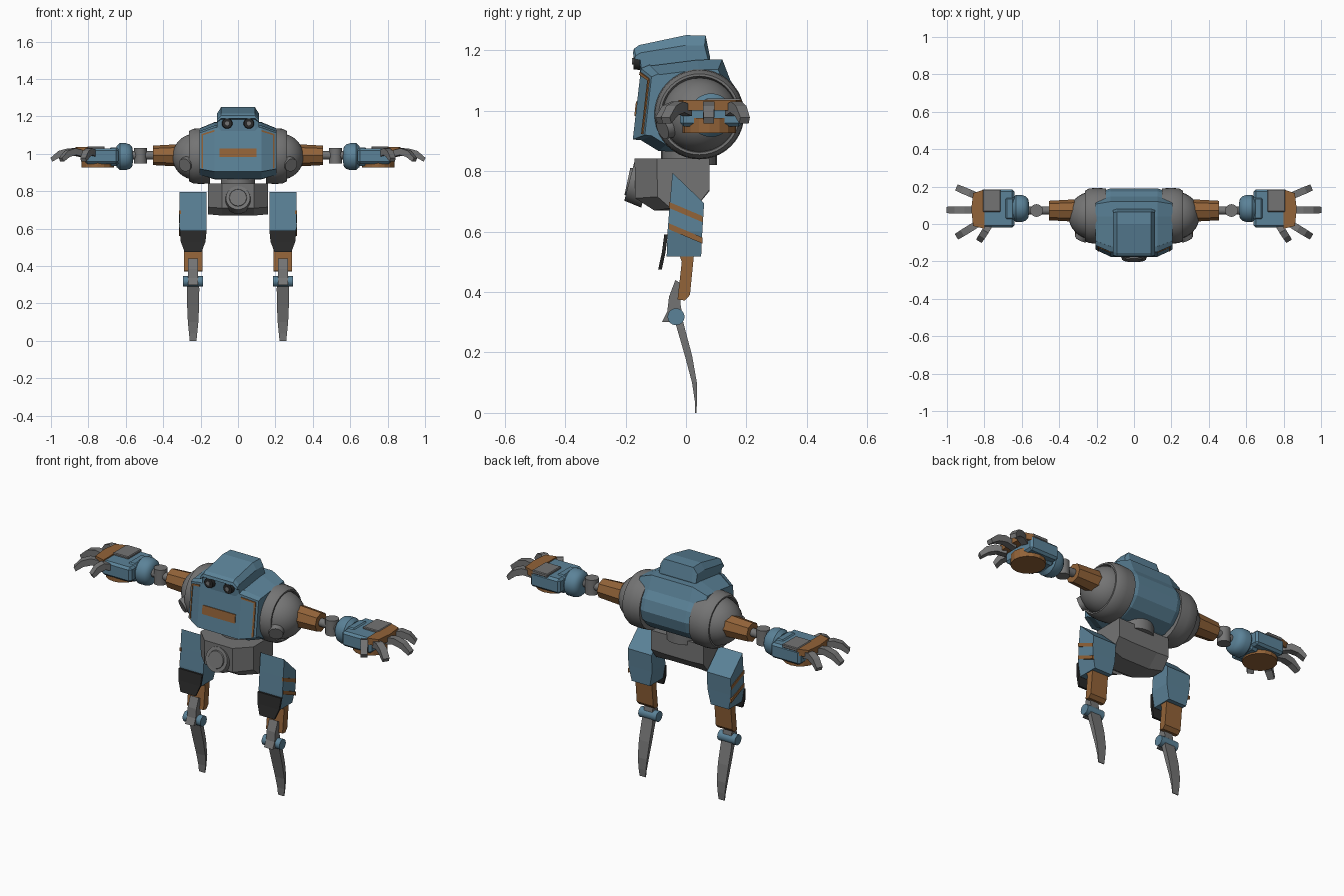
import bpy, bmesh, math
from mathutils import Vector, Matrix

cube = bpy.data.objects.get("Cube")
if cube:
    bpy.data.objects.remove(cube, do_unlink=True)


def material(name, rgb):
    m = bpy.data.materials.new(name)
    m.use_nodes = True
    m.diffuse_color = (*rgb, 1)
    m.node_tree.nodes["Principled BSDF"].inputs["Base Color"].default_value = (*rgb, 1)
    return m


BLUE = material("steel blue", (.105, .225, .315))
ORANGE = material("burnt orange", (.29, .125, .04))
GREY = material("metal grey", (.175, .175, .175))
DARK = material("dark grey", (.022, .022, .022))


def finish(name, bm, mat, mirror=False, smooth=False, bevel=0):
    bmesh.ops.recalc_face_normals(bm, faces=bm.faces)
    me = bpy.data.meshes.new(name)
    bm.to_mesh(me)
    bm.free()
    me.materials.append(mat)
    ob = bpy.data.objects.new(name, me)
    bpy.context.collection.objects.link(ob)
    if bevel:
        b = ob.modifiers.new("Bevel", 'BEVEL')
        b.width, b.segments = bevel, 1
    if mirror:
        ob.modifiers.new("Mirror", 'MIRROR')
    if smooth:
        bpy.ops.object.select_all(action='DESELECT')
        ob.select_set(True)
        bpy.context.view_layer.objects.active = ob
        bpy.ops.object.shade_smooth_by_angle(angle=math.radians(35))
    return ob


def skin(name, rings, mat, **kw):
    """Join equal rings of points into a closed body."""
    bm = bmesh.new()
    vs = [[bm.verts.new(p) for p in r] for r in rings]
    n = len(vs[0])
    for a, b in zip(vs, vs[1:]):
        for i in range(n):
            bm.faces.new((a[i], a[(i + 1) % n], b[(i + 1) % n], b[i]))
    bm.faces.new(vs[0])
    bm.faces.new(vs[-1])
    return finish(name, bm, mat, **kw)


def loft(name, profile, sections, pivot, mat, **kw):
    """Sweep a (y, z) profile along x; each section is x, y scale, z scale."""
    py, pz = pivot
    rings = [[(x, py + (y - py) * sy, pz + (z - pz) * sz) for y, z in profile]
             for x, sy, sz in sections]
    return skin(name, rings, mat, **kw)


def both(*half):
    return [(-x, a, b) for x, a, b in reversed(half)] + list(half)


def prism(name, profile, x0, x1, mat, **kw):
    return loft(name, profile, [(x0, 1, 1), (x1, 1, 1)], (0, 0), mat, **kw)


def box(name, c, size, mat, **kw):
    bm = bmesh.new()
    bmesh.ops.create_cube(bm, size=1, matrix=Matrix.Translation(c) @ Matrix.Diagonal((*size, 1)))
    return finish(name, bm, mat, **kw)


def cyl(name, p, q, r0, r1, mat, n=24, smooth=True, **kw):
    p, q = Vector(p), Vector(q)
    d = q - p
    bm = bmesh.new()
    bmesh.ops.create_cone(bm, cap_ends=True, segments=n, radius1=r0, radius2=r1, depth=d.length,
                          matrix=Matrix.Translation((p + q) / 2) @ d.to_track_quat('Z', 'Y').to_matrix().to_4x4())
    return finish(name, bm, mat, smooth=smooth, **kw)


def ball(name, c, size, mat, **kw):
    bm = bmesh.new()
    bmesh.ops.create_uvsphere(bm, u_segments=32, v_segments=16, radius=1,
                              matrix=Matrix.Translation(c) @ Matrix.Diagonal((*size, 1)))
    return finish(name, bm, mat, smooth=True, **kw)


def lathe(name, profile, y, z, mat, n=40, **kw):
    """Turn (x, radius) points around an x axis through y, z."""
    rings = [[(x, y + r * math.cos(2 * math.pi * i / n), z + r * math.sin(2 * math.pi * i / n))
              for i in range(n)] for x, r in profile]
    return skin(name, rings, mat, smooth=True, **kw)


# Torso shell
PIVOT = (.045, .985)
SIDES = both((.125, 1, 1), (.205, .82, .82))
loft("torso_shell", [(-.162, .91), (-.09, .866), (.06, .864), (.13, .89), (.175, .94), (.19, 1.0),
                     (.175, 1.06), (.147, 1.1), (.12, 1.17), (.04, 1.168), (-.12, 1.148), (-.138, 1.13)],
     SIDES, PIVOT, BLUE)
FRONT = ((-.176, .905), (-.149, 1.14))
loft("chest_plate", [FRONT[0], FRONT[1], (-.12, 1.152), (-.115, 1.1), (-.13, .9)], SIDES, PIVOT, BLUE)


def on_chest(x, f, lift=.001):
    """Point on the chest plate: f runs from the bottom edge to the top edge."""
    s = 1 - .18 * max(0, abs(x) - .125) / .08
    y, z = (a + (b - a) * f for a, b in zip(*FRONT))
    return Vector((x, PIVOT[0] + (y - PIVOT[0]) * s - lift, PIVOT[1] + (z - PIVOT[1]) * s))


def chest_patch(name, corners):
    """Thin painted plate following the chest."""
    skin(name, [[on_chest(x, f, d) for x, f in corners] for d in (-.002, .004)], ORANGE)


chest_patch("chest_panel", [(-.1, .33), (.1, .33), (.1, .53), (-.1, .53)])
for side, s in (("left", 1), ("right", -1)):
    chest_patch(side + "_chest_side_trim", [(s * x, f) for x, f in ((.186, .03), (.194, .03), (.194, .94), (.186, .94))])
    chest_patch(side + "_chest_top_trim", [(s * x, f) for x, f in ((.126, .91), (.194, .91), (.194, .95), (.126, .95))])

# Head and eyes
loft("head", [(-.15, 1.11), (-.156, 1.185), (-.176, 1.19), (-.172, 1.205), (-.155, 1.217), (0, 1.25),
              (.065, 1.248), (.08, 1.175), (.07, 1.12)],
     both((.09, 1, 1), (.112, .96, .76)), (-.03, 1.11), BLUE)
cyl("eye_housing", (.058, -.14, 1.163), (.058, -.174, 1.163), .03, .026, DARK, mirror=True)
cyl("eye_lens", (.058, -.17, 1.163), (.058, -.178, 1.163), .011, .011, GREY, mirror=True)

# Waist and pelvis
cyl("waist", (0, .01, .82), (0, .01, .92), .092, .092, GREY)
loft("pelvis", [(-.17, .842), (.077, .842), (.077, .733), (.01, .67), (-.105, .67), (-.168, .71)],
     both((.085, 1, 1), (.16, .7, .96)), (.077, .842), GREY)
cyl("pelvis_knob", (0, -.13, .75), (0, -.188, .765), .073, .065, GREY)
cyl("pelvis_knob_cap", (0, -.18, .763), (0, -.194, .766), .05, .045, GREY)

# Shoulders
lathe("shoulder_ring", [(.15, .135), (.15, .146), (.2, .149), (.24, .146), (.262, .134), (.262, .126), (.235, .12)],
      .044, .988, GREY, mirror=True)
ball("shoulder_ball", (.225, .046, .985), (.126, .126, .124), GREY, mirror=True)
cyl("shoulder_pivot", (.27, -.052, .95), (.285, -.078, .94), .04, .036, GREY, mirror=True)

# Upper arms and elbows
AY, AZ = .072, .992
cyl("upper_arm", (.31, AY, AZ), (.455, AY, AZ), .06, .052, ORANGE, n=8, smooth=False, mirror=True)
cyl("arm_rod", (.44, AY, AZ), (.6, AY, AZ), .022, .022, GREY, mirror=True)
cyl("elbow", (.521, AY, .948), (.521, AY, 1.032), .034, .034, GREY, mirror=True)

# Wrists and hands
HY = .083
lathe("wrist_dome", [(.562, .03), (.566, .052), (.58, .066), (.6, .072), (.632, .072), (.65, .055)],
      HY, .985, BLUE, mirror=True)
box("palm", (.73, HY, .988), (.18, .205, .082), BLUE, mirror=True, bevel=.012)
box("hand_cuff", (.665, HY, .985), (.06, .13, .1), BLUE, mirror=True, bevel=.015)
box("hand_back_plate", (.76, .125, 1.03), (.095, .12, .02), GREY, mirror=True, bevel=.004)
skin("knuckle_plate", [[(.8, -.025, z), (.86, -.01, z), (.87, .08, z), (.86, .165, z), (.8, .185, z)]
                       for z in (1.0, 1.036)], ORANGE, mirror=True)
cyl("palm_disc", (.75, .077, .926), (.75, .077, .975), .088, .088, ORANGE, n=16, smooth=False, mirror=True)


def finger(name, x, y, angle, length):
    d = Vector((math.cos(angle), math.sin(angle), 0))
    n = Vector((-d.y, d.x, 0))
    rings = []
    for t, z, w, h in ((0, 1.0, .018, .018), (.4, 1.012, .019, .018), (.72, 1.0, .019, .016), (1, .968, .017, .01)):
        c = Vector((x, y, z)) + d * length * t
        up = Vector((0, 0, h)) + d * h * t * .5
        rings.append([c + n * w + up, c - n * w + up, c - n * w - up, c + n * w - up])
    skin(name, rings, GREY, mirror=True)


finger("middle_finger", .84, .075, 0, .158)
finger("rear_finger", .83, .145, .4, .125)
finger("front_finger", .83, .005, -.55, .135)
finger("thumb", .77, .0, -1.0, .105)

# Thighs with side stripes
LX = .24
skin("thigh", [[(LX + sx * w, y, z) for sx, y in ((-1, y0), (1, y0), (1, y1), (-1, y1))]
               for w, y0, y1, z in ((.055, -.064, .05, .517), (.072, -.061, .054, .6))]
     + [[(LX - .072, -.053, .7), (LX + .072, -.053, .7), (LX + .072, .06, .694), (LX - .072, .06, .694)],
        [(LX - .072, -.045, .795), (LX + .072, -.045, .795), (LX + .072, -.04, .79), (LX - .072, -.04, .79)]],
     BLUE, mirror=True)
for i, z in enumerate((.678, .607)):
    prism("thigh_stripe_%d" % (i + 1), [(-.056, z), (.055, z - .047), (.055, z - .027), (-.056, z + .02)],
          LX + .066, LX + .075, ORANGE, mirror=True)

# Knee pads
skin("knee_pad", [[(LX + s * w, y + d, z) for s, d in ((-1, 0), (1, 0), (1, .012), (-1, .012))]
                  for w, y, z in ((.072, -.072, .59), (.066, -.08, .53), (.045, -.092, .475))], DARK, mirror=True)

# Shins, ankles and blade feet
prism("shin", [(-.035, .56), (.03, .56), (.013, .39), (-.004, .372), (-.028, .375), (-.014, .5)],
      LX - .05, LX + .05, ORANGE, mirror=True)
prism("ankle_link", [(-.035, .44), (-.02, .43), (-.018, .36), (-.01, .31), (-.05, .3), (-.08, .3), (-.062, .335), (-.056, .385)],
      LX - .026, LX + .026, GREY, mirror=True)
cyl("ankle_axle", (LX - .054, -.033, .318), (LX + .054, -.033, .318), .028, .028, BLUE, mirror=True)
skin("blade_foot", [[(LX + s * w, y, z) for s, y in ((-1, y0), (1, y0), (1, y1), (-1, y1))]
                    for w, y0, y1, z in ((.03, -.042, -.014, .32), (.033, -.03, -.004, .28), (.032, -.004, .02, .19),
                                         (.028, .02, .036, .1), (.022, .029, .037, .04), (.018, .03, .034, 0))],
     GREY, mirror=True)
